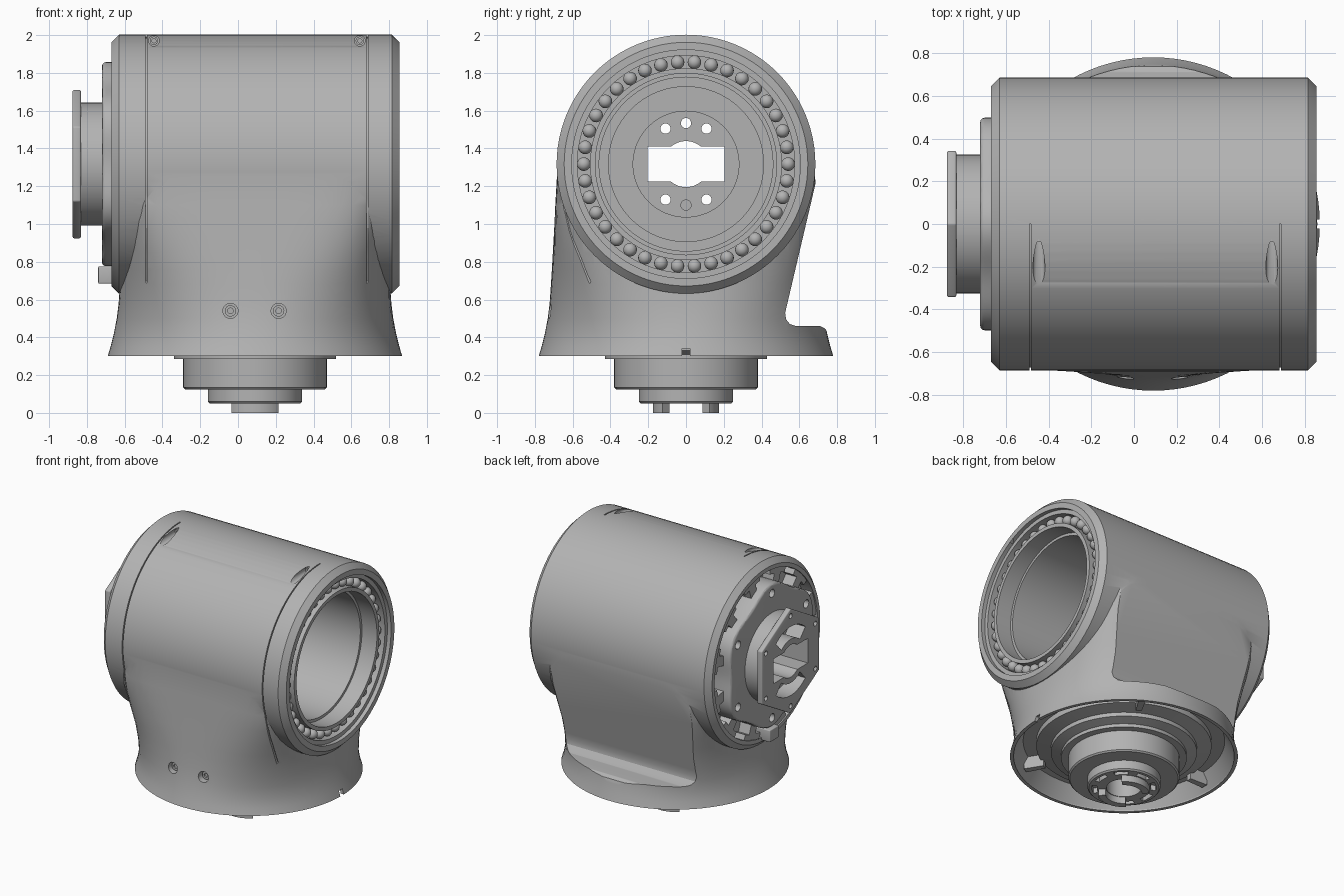
import bpy, bmesh, math
from mathutils import Matrix, Vector

if "Cube" in bpy.data.objects:
    bpy.data.objects.remove(bpy.data.objects["Cube"])

metal = bpy.data.materials.new("brushed grey metal")
metal.use_nodes = True
GREY = (0.45, 0.45, 0.45, 1)
metal.diffuse_color = GREY
metal.node_tree.nodes["Principled BSDF"].inputs["Base Color"].default_value = GREY

BARREL = (0, 0, 1.317)   # centre of the horizontal barrel
BASE = (0.09, 0, 0)      # centre of the vertical base
R = 0.685                # barrel radius
# Neck sections: height, half width, squareness (2 is a circle)
NECK = [(.3, .78, 2), (.35, .765, 2), (.42, .747, 2.05), (.5, .732, 2.2), (.58, .722, 2.4),
        (.68, .715, 2.7), (.76, .71, 3.1), (.85, .705, 3.7), (.97, .698, 5), (1.1, .692, 7), (1.31, .68, 9)]


def place(u, v, h, axis, c):
    if axis == "x":
        return Vector((h, c[1] + u, c[2] + v))
    if axis == "y":
        return Vector((c[0] + u, h, c[2] + v))
    return Vector((c[0] + u, c[1] + v, h))


def finish(name, bm):
    bmesh.ops.recalc_face_normals(bm, faces=bm.faces)
    mesh = bpy.data.meshes.new(name)
    bm.to_mesh(mesh)
    bm.free()
    mesh.materials.append(metal)
    obj = bpy.data.objects.new(name, mesh)
    bpy.context.collection.objects.link(obj)
    return obj


def prism(name, pts, h0, h1, axis, c=(0, 0, 0)):
    """Extrude a closed outline along an axis."""
    bm = bmesh.new()
    low = [bm.verts.new(place(u, v, h0, axis, c)) for u, v in pts]
    top = [bm.verts.new(place(u, v, h1, axis, c)) for u, v in pts]
    bm.faces.new(low)
    bm.faces.new(top)
    for i in range(len(pts)):
        j = (i + 1) % len(pts)
        bm.faces.new((low[i], low[j], top[j], top[i]))
    return finish(name, bm)


def lathe(name, profile, axis, c, steps=96):
    """Revolve (radius, height) points into a solid."""
    bm = bmesh.new()
    rings = []
    for r, h in profile:
        if r == 0:
            rings.append([bm.verts.new(place(0, 0, h, axis, c))] * steps)
        else:
            turns = [math.tau * i / steps for i in range(steps)]
            rings.append([bm.verts.new(place(r * math.cos(a), r * math.sin(a), h, axis, c)) for a in turns])
    closed = profile[0][0] > 0
    for k in range(len(rings) if closed else len(rings) - 1):
        a, b = rings[k], rings[(k + 1) % len(rings)]
        for i in range(steps):
            j = (i + 1) % steps
            quad = list(dict.fromkeys((a[i], a[j], b[j], b[i])))
            if len(quad) > 2:
                bm.faces.new(quad)
    return finish(name, bm)


def loft_neck(name, steps=96):
    """Stack rounded sections that grow squarer with height."""
    bm = bmesh.new()
    rings = []
    for z, w, n in NECK:
        ring = []
        for i in range(steps):
            a = math.tau * i / steps
            r = w / (abs(math.cos(a)) ** n + abs(math.sin(a)) ** n) ** (1 / n)
            ring.append(bm.verts.new(place(r * math.cos(a), r * math.sin(a), z, "z", BASE)))
        rings.append(ring)
    bm.faces.new(rings[0])
    bm.faces.new(rings[-1])
    for a, b in zip(rings, rings[1:]):
        for i in range(steps):
            j = (i + 1) % steps
            bm.faces.new((a[i], a[j], b[j], b[i]))
    return finish(name, bm)


def front_depth(x, z):
    """Distance of the front surface from the middle plane."""
    depth = math.sqrt(max(0, R * R - (z - BARREL[2]) ** 2))
    for (z0, w0, n0), (z1, w1, n1) in zip(NECK, NECK[1:]):
        if z0 <= z < z1:
            t = (z - z0) / (z1 - z0)
            w, n = w0 + t * (w1 - w0), n0 + t * (n1 - n0)
            depth = max(depth, w * (1 - abs((x - BASE[0]) / w) ** n) ** (1 / n))
    return depth


def seam(x):
    """Thin cutter following the front half of the surface."""
    skin = []
    for i in range(25):
        a = math.radians(90 + 90 * i / 24)
        skin.append((R * math.cos(a), BARREL[2] + R * math.sin(a)))
    for i in range(1, 25):
        z = BARREL[2] - .63 * i / 24
        skin.append((-front_depth(x, z), z))
    mid = Vector((0, BARREL[2]))
    pts = [mid + (Vector(p) - mid) * 1.04 for p in skin]
    pts += [mid + (Vector(p) - mid) * .982 for p in reversed(skin)]
    return prism("seam", pts, x - .004, x + .004, "x")


def arc(name, r0, r1, mid, half, h0, h1, axis, c, n=24):
    """Ring segment, angles in degrees."""
    angles = [math.radians(mid - half + 2 * half * i / n) for i in range(n + 1)]
    pts = [(r1 * math.cos(a), r1 * math.sin(a)) for a in angles]
    pts += [(r0 * math.cos(a), r0 * math.sin(a)) for a in reversed(angles)]
    return prism(name, pts, h0, h1, axis, c)


def disc(name, r, h0, h1, axis, c, steps=31):
    return lathe(name, [(0, h0), (r, h0), (r, h1), (0, h1)], axis, c, steps)


def rect(u, v):
    return [(-u, -v), (u, -v), (u, v), (-u, v)]


def boolean(target, tools, operation="DIFFERENCE"):
    bpy.context.view_layer.objects.active = target
    for tool in tools:
        mod = target.modifiers.new("cut", "BOOLEAN")
        mod.operation, mod.solver, mod.object = operation, "EXACT", tool
        bpy.ops.object.modifier_apply(modifier=mod.name)


def discard(tools):
    for tool in tools:
        bpy.data.objects.remove(tool)


def bevel(obj, width):
    mod = obj.modifiers.new("bevel", "BEVEL")
    mod.width, mod.segments, mod.limit_method = width, 3, "ANGLE"
    mod.angle_limit = math.radians(40)
    bpy.context.view_layer.objects.active = obj
    bpy.ops.object.modifier_apply(modifier=mod.name)


# Housing: flared neck with a flat sloping back, joined to the barrel
housing = loft_neck("housing")
back = prism("back_cutter", [(.72, 1.36), (.525, .53), (.53, .495), (.55, .47), (.58, .46), (.71, .46),
                             (.738, .445), (.755, .41), (1, .41), (1, 1.36)], -1, 1.2, "x")
barrel = lathe("barrel", [(0, -.67), (.645, -.67), (R, -.63), (R, .815), (.645, .855), (0, .855)], "x", BARREL)
boolean(housing, [back])
boolean(housing, [barrel], "UNION")

# Openings of the housing
cuts = [
    lathe("bore", [(0, .9), (.605, .9), (.605, .825), (.48, .825), (.48, .7), (.46, .7), (.46, -.42),
                   (.41, -.42), (.41, -.46), (.28, -.46), (.28, -.5), (0, -.5)], "x", BARREL),
    lathe("ball_groove", [(.508, .87), (.575, .87), (.575, .7), (.508, .7)], "x", BARREL),
    lathe("end_recess", [(0, -.9), (.615, -.9), (.615, -.57), (0, -.57)], "x", BARREL),
    lathe("base_cavity", [(0, .2), (.755, .2), (.755, .31), (.69, .42), (0, .42)], "z", BASE),
    prism("rim_notch", rect(.02, .04), .7, 1, "x", (0, 0, .3)),
    seam(-.485), seam(.685),
]
for x in (-.445, .645):
    cuts.append(disc("top_screw_hole", .028, -.9, -.07, "y", (x, 0, 1.97)))
for x in (-.04, .215):
    cuts.append(disc("front_screw_hole", .04, -.9, -.67, "y", (x, 0, .54)))
boolean(housing, cuts)
discard(cuts + [back, barrel])

# Screws in the front and top holes
for x, y, z, r in ((-.04, -.69, .54, .03), (.215, -.69, .54, .03), (-.445, -.085, 1.97, .022), (.645, -.085, 1.97, .022)):
    lathe("screw", [(0, y + .01), (r * .5, y + .01), (r * .5, y), (r, y), (r, y + .03), (0, y + .03)],
          "y", (x, 0, z), 24)

# Ball bearing
bm = bmesh.new()
for i in range(38):
    spot = place(.541 * math.cos(math.tau * i / 38), .541 * math.sin(math.tau * i / 38), .775, "x", BARREL)
    bmesh.ops.create_uvsphere(bm, u_segments=16, v_segments=10, radius=.036, matrix=Matrix.Translation(spot))
finish("bearing_balls", bm)

# Lobed end cap, output neck and hexagonal output plate
lobes = []
for i in range(120):
    a = math.tau * i / 120
    r = .515 + .025 * math.cos(6 * (a - math.pi / 2))
    lobes.append((r * math.cos(a), r * math.sin(a)))
end_cap = prism("end_cap", lobes, -.72, -.56, "x", BARREL)
bevel(end_cap, .02)
output_neck = disc("output_neck", .325, -.84, -.7, "x", BARREL, 96)
hexagon = [(.395 * math.sin(i * math.pi / 3), .395 * math.cos(i * math.pi / 3)) for i in range(6)]
output_plate = prism("output_plate", hexagon, -.875, -.832, "x", BARREL)
bevel(output_plate, .008)

# Central slot, bolt holes and curved pockets
through = [prism("slot", rect(.205, .093), -1, -.4, "x", BARREL),
           disc("centre_hole", .122, -1, -.4, "x", BARREL, 48)]
for a in (60, 90, 120, 240, 270, 300):
    t = math.radians(a)
    through.append(disc("bolt_hole", .027, -1, -.4, "x", place(.217 * math.cos(t), .217 * math.sin(t), 0, "x", BARREL)))
pockets = [arc("pocket", .165, .26, a, 42, -1, -.75, "x", BARREL) for a in (90, 270)]
corners, cap_holes = [], []
for i in range(6):
    t = i * math.pi / 3 + math.pi / 2
    corners.append(disc("corner_hole", .018, -1, -.8, "x", place(.34 * math.cos(t), .34 * math.sin(t), 0, "x", BARREL)))
    cap_holes.append(disc("cap_hole", .03, -1, -.66, "x", place(.47 * math.cos(t), .47 * math.sin(t), 0, "x", BARREL)))
boolean(housing, through)
boolean(end_cap, through + cap_holes)
boolean(output_neck, through + pockets)
boolean(output_plate, through + pockets + corners)
discard(through + pockets + corners + cap_holes)

# Spokes in the end recess and the small stop block
for i in range(12):
    arc("end_spoke", .48, .62, 15 + 30 * i, 4, -.66, -.56, "x", BARREL, 4)
    arc("end_clip", .575, .62, 15 + 30 * i, 9, -.66, -.56, "x", BARREL, 4)
stop_block = prism("stop_block", rect(.055, .045), -.74, -.6, "x", (0, 0, .73))
bevel(stop_block, .006)

# Stepped hub under the base
hub = lathe("base_hub", [(0, .2), (.12, .2), (.12, .05), (.24, .05), (.25, .06), (.25, .125), (.37, .125),
                         (.38, .135), (.38, .285), (.43, .285), (.43, .31), (.5, .33), (.5, .36),
                         (.6, .38), (.6, .45), (0, .45)], "z", BASE)
slots = [arc("hub_slot", .185, .22, 45 * i, 14, 0, .09, "z", BASE, 10) for i in range(8)]
boolean(hub, slots)
discard(slots)
for a in (90, 270):
    arc("hub_peg", .125, .175, a, 45, 0, .06, "z", BASE)
for i in range(3):
    arc("base_rib", .58, .72, 60 + 120 * i, 2, .33, .43, "z", BASE, 4)

# Smooth shading with sharp edges kept
for obj in bpy.context.scene.objects:
    if obj.type == "MESH":
        bpy.ops.object.select_all(action="DESELECT")
        obj.select_set(True)
        bpy.context.view_layer.objects.active = obj
        bpy.ops.object.shade_smooth_by_angle(angle=math.radians(30))
